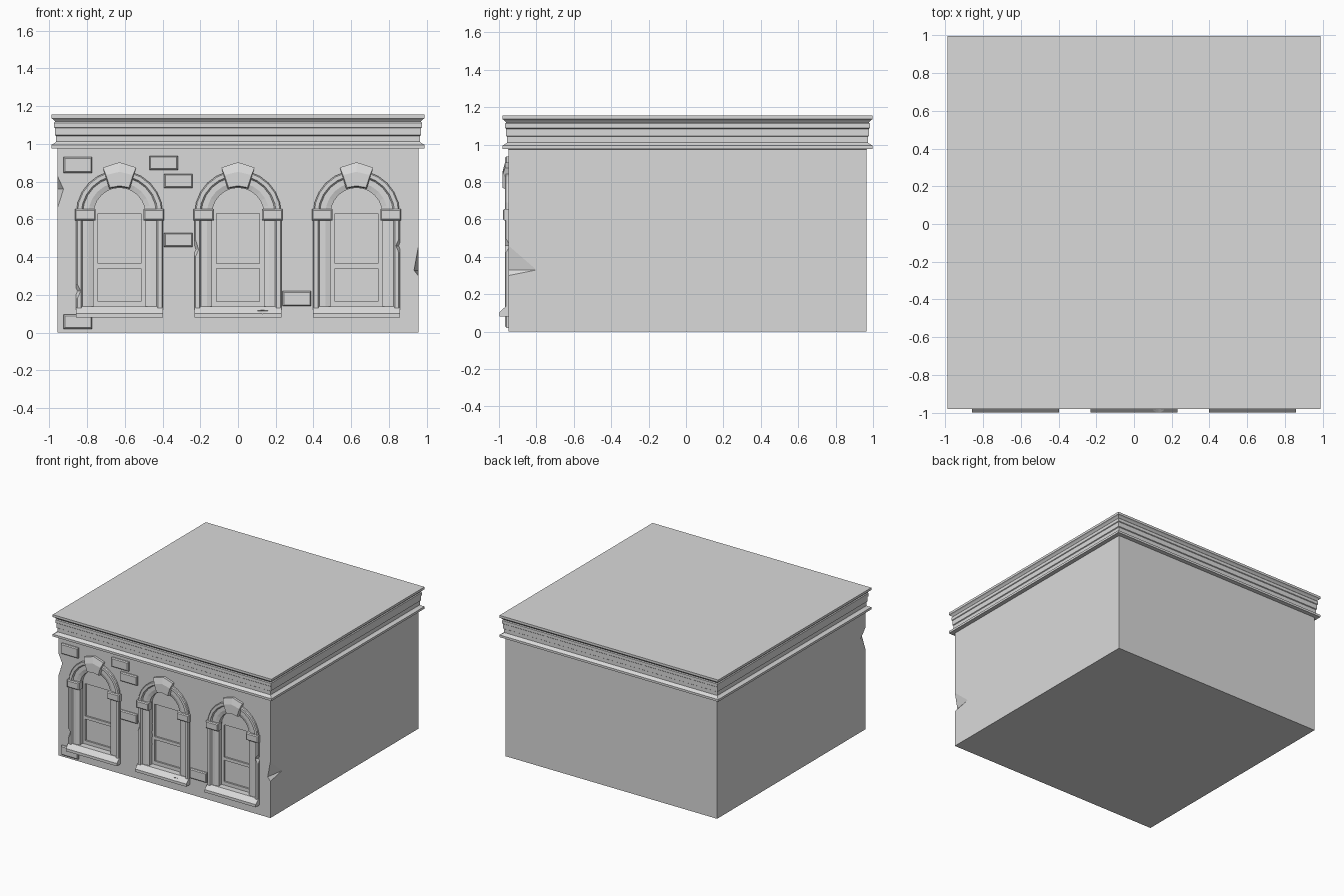
import bpy, bmesh, math

if "Cube" in bpy.data.objects:
    bpy.data.objects.remove(bpy.data.objects["Cube"])

stone = bpy.data.materials.new("stone_grey")
stone.diffuse_color = (0.7, 0.7, 0.7, 1)
stone.use_nodes = True
stone.node_tree.nodes["Principled BSDF"].inputs["Base Color"].default_value = stone.diffuse_color

CY = 0.008          # centre of the building in y
WALL = 0.957        # wall half size
FRONT = CY - WALL   # y of the front wall
SPRING = 0.63       # height where the arches begin
ARC = 12


def loft(name, loops):
    """Closed solid skinned through equal-length point loops."""
    bm = bmesh.new()
    rows = [[bm.verts.new(p) for p in loop] for loop in loops]
    n = len(rows[0])
    for a, b in zip(rows, rows[1:]):
        for i in range(n):
            j = (i + 1) % n
            bm.faces.new((a[i], a[j], b[j], b[i]))
    bm.faces.new(rows[0])
    bm.faces.new(rows[-1][::-1])
    bmesh.ops.recalc_face_normals(bm, faces=bm.faces)
    return finish(name, bm)


def finish(name, bm):
    me = bpy.data.meshes.new(name)
    bm.to_mesh(me)
    bm.free()
    me.materials.append(stone)
    ob = bpy.data.objects.new(name, me)
    bpy.context.collection.objects.link(ob)
    return ob


def layers(name, cx, steps):
    """Stack xz outlines along y: steps = [(y, points), ...]."""
    return loft(name, [[(cx + x, y, z) for x, z in pts] for y, pts in steps])


def rect(x0, x1, z0, z1, i=0):
    return [(x0 + i, z0 + i), (x1 - i, z0 + i), (x1 - i, z1 - i), (x0 + i, z1 - i)]


def block(name, x0, x1, z0, z1, y, bevel=0.007):
    return layers(name, 0, [(FRONT + 0.02, rect(x0, x1, z0, z1)),
                            (y + bevel, rect(x0, x1, z0, z1)),
                            (y, rect(x0, x1, z0, z1, bevel))])


def chip(x, y, z, dx, dy, lo, hi):
    """Pointed double pyramid used to break edges."""
    bm = bmesh.new()
    ring = [bm.verts.new(p) for p in
            ((x + dx, y, z), (x, y + dy, z), (x - dx, y, z), (x, y - dy, z))]
    top, bot = bm.verts.new((x, y, hi)), bm.verts.new((x, y, lo))
    for i in range(4):
        a, b = ring[i], ring[(i + 1) % 4]
        bm.faces.new((a, b, top))
        bm.faces.new((b, a, bot))
    bmesh.ops.recalc_face_normals(bm, faces=bm.faces)
    return finish("chip_cutter", bm)


def cut(ob, cutter):
    cutter.hide_render = True
    mod = ob.modifiers.new("cut", 'BOOLEAN')
    mod.operation, mod.solver, mod.object = 'DIFFERENCE', 'EXACT', cutter
    bpy.context.view_layer.objects.active = ob
    bpy.ops.object.modifier_apply(modifier=mod.name)
    bpy.data.objects.remove(cutter, do_unlink=True)


def arch(r, zb):
    arc = [(-r * math.cos(math.pi * k / ARC), SPRING + r * math.sin(math.pi * k / ARC))
           for k in range(ARC + 1)]
    return [(-r, zb)] + arc + [(r, zb)]


def square(h, z):
    return [(-h, CY - h, z), (h, CY - h, z), (h, CY + h, z), (-h, CY + h, z)]


# main walls
walls = loft("walls", [square(WALL, 0), square(WALL, 0.985)])

# moulded cornice around all four sides
profile = [(0.957, 0.975), (0.989, 0.977), (0.989, 0.995), (0.970, 1.006), (0.964, 1.012),
           (0.964, 1.042), (0.970, 1.046), (0.970, 1.084), (0.975, 1.088), (0.975, 1.112),
           (0.969, 1.118), (0.980, 1.130), (0.989, 1.136), (0.989, 1.155)]
loft("cornice", [square(h, z) for h, z in profile])

# arched windows
frames, sills = [], []
section = [(0.23, -0.94), (0.23, -0.962), (0.224, -0.969), (0.203, -0.969), (0.195, -0.957),
           (0.165, -0.957), (0.137, -0.948), (0.137, -0.90), (0.17, -0.90)]
for cx in (-0.628, 0.0, 0.628):
    # recess with two sunken panes
    cut(walls, layers("recess_cutter", cx, [(-1.1, arch(0.155, 0.125)), (-0.912, arch(0.155, 0.125))]))
    for z0, z1 in ((0.165, 0.34), (0.365, SPRING)):
        cut(walls, layers("pane_cutter", cx, [(-1.0, rect(-0.115, 0.115, z0, z1)),
                                              (-0.898, rect(-0.115, 0.115, z0, z1))]))
    # moulded surround swept around the arch
    outlines = [arch(r, 0.09) for r, y in section]
    frames.append(loft("window_surround",
                       [[(cx + outlines[i][s][0], section[i][1], outlines[i][s][1])
                         for i in range(len(section))] for s in range(ARC + 3)]))
    # sill
    side = [(-0.90, 0.08), (-0.998, 0.08), (-0.998, 0.102), (-0.985, 0.115),
            (-0.962, 0.137), (-0.90, 0.137)]
    sills.append(loft("window_sill", [[(cx + x, y, z) for y, z in side] for x in (-0.231, 0.231)]))
    # impost blocks
    for s in (-1, 1):
        x = cx + s * 0.182
        block("impost", x - 0.055, x + 0.055, 0.595, 0.655, -0.979)
    # keystone
    outer = [(-0.088, 0.875), (0, 0.903), (0.088, 0.875), (0.055, 0.763), (0, 0.773), (-0.055, 0.763)]
    face = [(-0.072, 0.835), (0, 0.852), (0.072, 0.835), (0.050, 0.769), (0, 0.778), (-0.050, 0.769)]
    layers("keystone", cx, [(-0.93, outer), (-0.968, outer), (-0.982, face)])

# exposed bricks
for x, z, h in ((-0.925, 0.846, 0.084), (-0.47, 0.862, 0.075), (-0.392, 0.766, 0.075),
                (-0.392, 0.454, 0.075), (0.236, 0.14, 0.08), (-0.925, 0.02, 0.075)):
    block("brick", x, x + 0.152, z, z + h, -0.967)

# broken corners and chipped trim
cut(walls, chip(-WALL, FRONT, 0.76, 0.032, 0.06, 0.66, 0.83))
cut(walls, chip(WALL, FRONT, 0.33, 0.024, 0.15, 0.30, 0.46))
cut(frames[0], chip(-0.858, -0.97, 0.22, 0.025, 0.03, 0.165, 0.27))
cut(frames[1], chip(-0.23, -0.97, 0.44, 0.022, 0.03, 0.39, 0.51))
cut(frames[2], chip(0.858, -0.97, 0.46, 0.022, 0.03, 0.41, 0.51))
cut(sills[1], chip(0.13, -1.0, 0.115, 0.08, 0.025, 0.098, 0.14))
